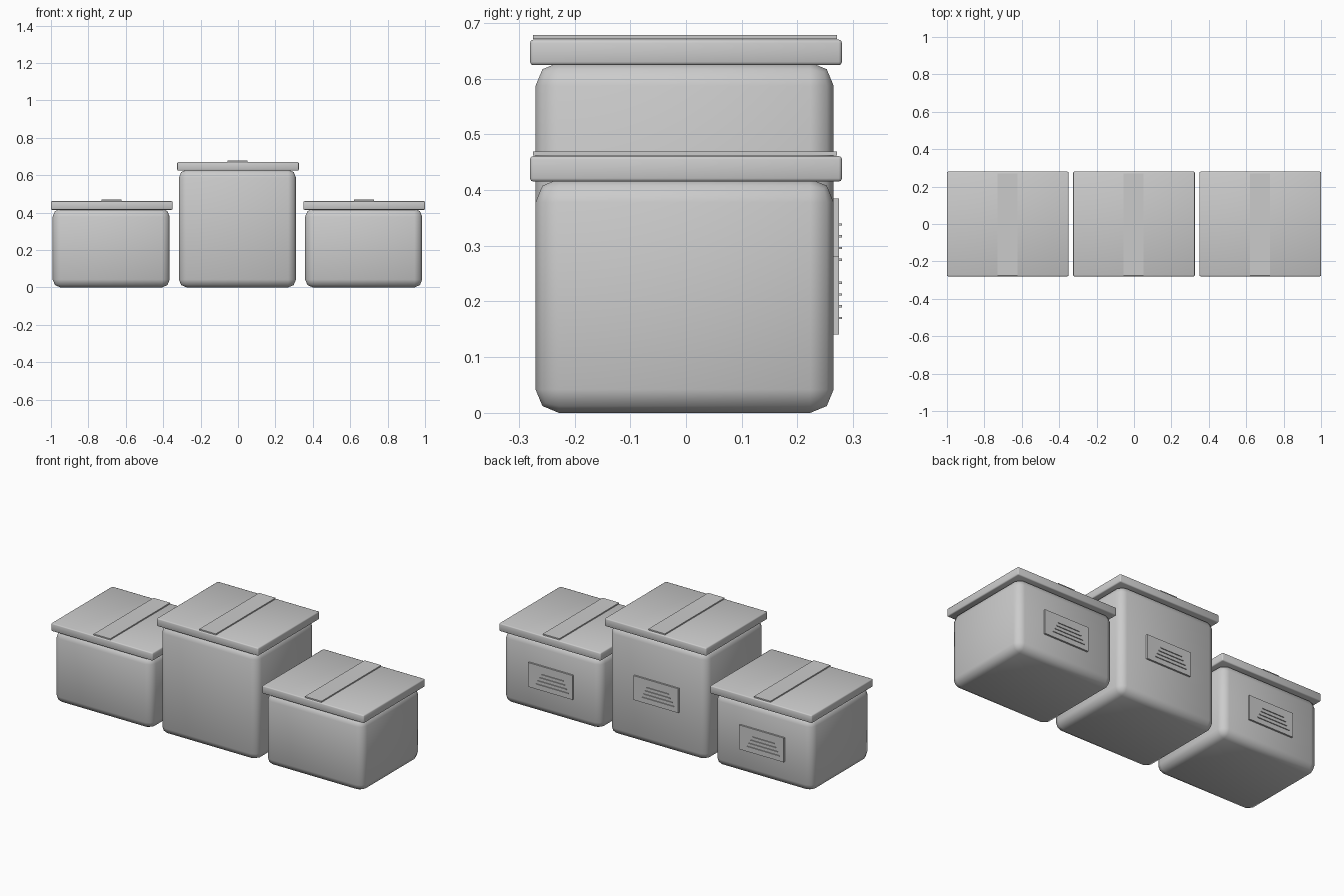
import bpy
import bmesh

cube = bpy.data.objects.get("Cube")
if cube:
    bpy.data.objects.remove(cube, do_unlink=True)

GREY = (0.6, 0.6, 0.6, 1)
grey = bpy.data.materials.new("plain_grey")
grey.use_nodes = True
grey.diffuse_color = GREY
grey.node_tree.nodes["Principled BSDF"].inputs["Base Color"].default_value = GREY


def box(name, x, y, z, bevel=0, segments=1):
    """Box spanning the (min, max) pairs x, y and z, with optional rounded edges."""
    bm = bmesh.new()
    bmesh.ops.create_cube(bm, size=1)
    for v in bm.verts:
        v.co = [lo + (hi - lo) * (c + 0.5) for c, (lo, hi) in zip(v.co, (x, y, z))]
    if bevel:
        bmesh.ops.bevel(bm, geom=bm.edges[:], offset=bevel, segments=segments,
                        profile=0.5, affect='EDGES')
    mesh = bpy.data.meshes.new(name)
    bm.to_mesh(mesh)
    bm.free()
    mesh.materials.append(grey)
    obj = bpy.data.objects.new(name, mesh)
    bpy.context.collection.objects.link(obj)
    if bevel:
        bpy.ops.object.select_all(action='DESELECT')
        obj.select_set(True)
        bpy.context.view_layer.objects.active = obj
        bpy.ops.object.shade_smooth_by_angle(angle=0.9)
    return obj


def around(centre, width):
    return centre - width / 2, centre + width / 2


def storage_box(side, x, rim):
    """One lidded box centred on x whose lid begins at height rim."""
    top = rim + 0.046
    box(side + "_body", around(x - 0.003, 0.626), (-0.27, 0.265), (0, rim + 0.005), 0.042, 2)
    box(side + "_lid", around(x, 0.65), (-0.28, 0.28), (rim, top), 0.006, 2)
    box(side + "_tape", around(x - 0.002, 0.106), (-0.275, 0.271), (top + 0.001, top + 0.008))

    # Back label with four printed lines that widen downward
    middle = rim / 2 + 0.003
    box(side + "_label", around(x, 0.285), (0.262, 0.275), around(middle, 0.14))
    for i in range(4):
        box(f"{side}_label_line_{i + 1}", around(x - 0.013, 0.14 + 0.022 * i),
            (0.274, 0.28), around(middle + 0.023 - 0.021 * i, 0.004))


for side, x, rim in (("right", -0.675, 0.415), ("middle", 0, 0.624), ("left", 0.675, 0.415)):
    storage_box(side, x, rim)
